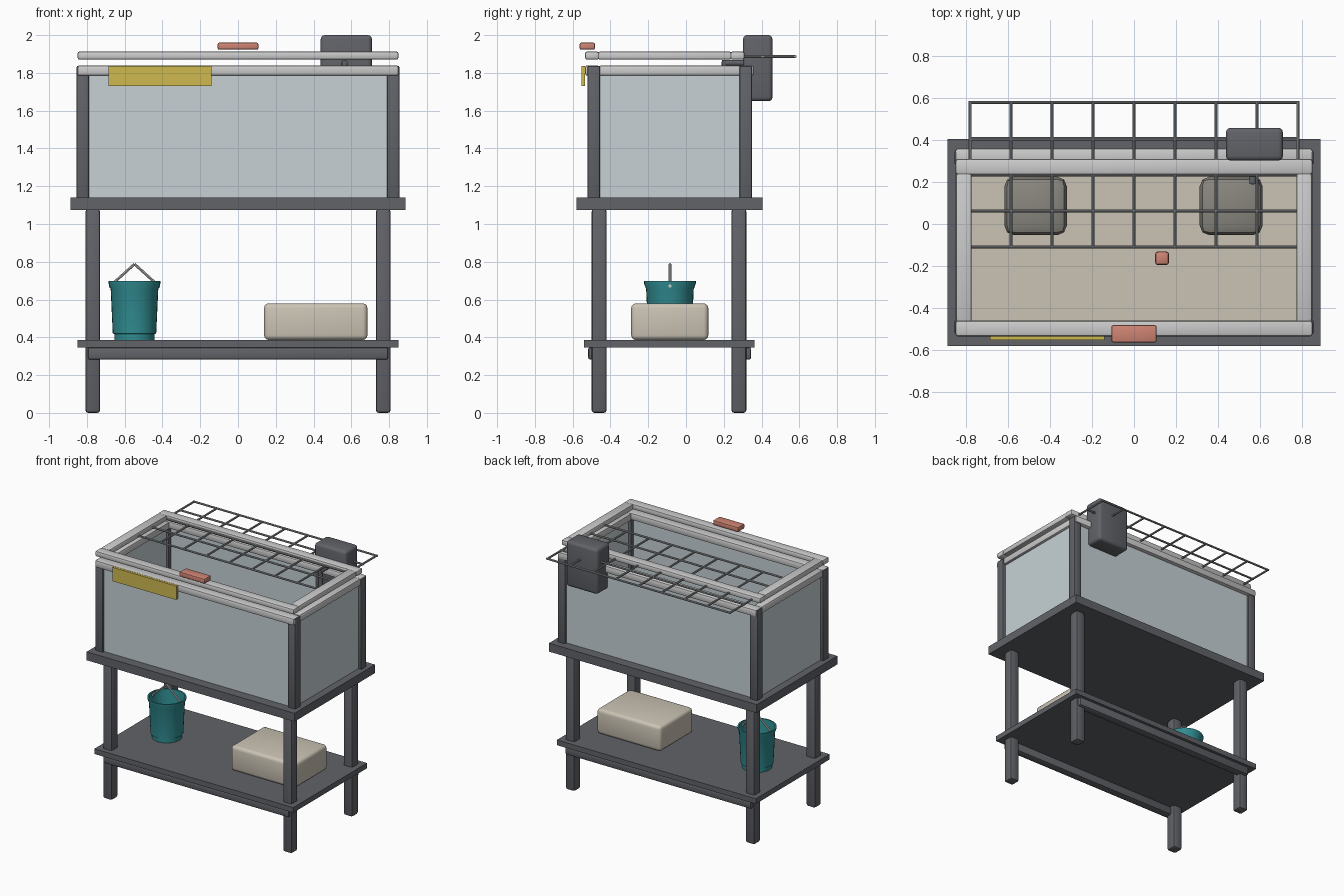
import bpy, bmesh, math
from mathutils import Vector

if "Cube" in bpy.data.objects:
    bpy.data.objects.remove(bpy.data.objects["Cube"])


def mat(name, r, g, b):
    m = bpy.data.materials.new(name)
    m.diffuse_color = (r, g, b, 1)
    m.use_nodes = True
    m.node_tree.nodes["Principled BSDF"].inputs["Base Color"].default_value = m.diffuse_color
    return m


DARK = mat("dark_metal", 0.12, 0.125, 0.14)
TRIM = mat("light_trim", 0.55, 0.57, 0.58)
GLASS = mat("glass", 0.57, 0.64, 0.67)
SAND = mat("sand", 0.60, 0.55, 0.46)
ROCK = mat("rock", 0.25, 0.24, 0.21)
TEAL = mat("teal", 0.03, 0.27, 0.29)
YELLOW = mat("yellow", 0.62, 0.48, 0.08)
CORAL = mat("coral", 0.62, 0.23, 0.17)
WIRE = mat("wire", 0.30, 0.31, 0.32)


def finish(name, bm, material, smooth=True):
    me = bpy.data.meshes.new(name)
    bmesh.ops.recalc_face_normals(bm, faces=bm.faces)
    bm.to_mesh(me)
    bm.free()
    ob = bpy.data.objects.new(name, me)
    bpy.context.collection.objects.link(ob)
    me.materials.append(material)
    if smooth:
        bpy.ops.object.select_all(action='DESELECT')
        ob.select_set(True)
        bpy.context.view_layer.objects.active = ob
        bpy.ops.object.shade_smooth_by_angle(angle=math.radians(35))
    return ob


def box(name, x, y, z, material, bevel=0.0, seg=2):
    """Box from (min, max) extents with optional rounded edges."""
    bm = bmesh.new()
    bmesh.ops.create_cube(bm, size=1)
    for v in bm.verts:
        v.co = Vector([(a + b) / 2 + c * (b - a) for (a, b), c in zip((x, y, z), v.co)])
    if bevel:
        bmesh.ops.bevel(bm, geom=bm.edges[:], offset=bevel, segments=seg,
                        profile=0.5, affect='EDGES')
    return finish(name, bm, material, bevel > 0)


def rods(name, segments, radius, material, sides=8):
    """Straight round rods joined in one object."""
    bm = bmesh.new()
    for a, b in segments:
        a, b = Vector(a), Vector(b)
        d = b - a
        r = bmesh.ops.create_cone(bm, cap_ends=True, segments=sides, radius1=radius,
                                  radius2=radius, depth=d.length)
        q = d.to_track_quat('Z', 'Y')
        for v in r["verts"]:
            v.co = q @ v.co + (a + b) / 2
    return finish(name, bm, material)


def lathe(name, profile, centre, material, sides=32):
    bm = bmesh.new()
    vs = [bm.verts.new((r, 0, z)) for r, z in profile]
    es = [bm.edges.new(p) for p in zip(vs, vs[1:])]
    bmesh.ops.spin(bm, geom=vs + es, axis=(0, 0, 1), cent=(0, 0, 0),
                   steps=sides, angle=2 * math.pi)
    bmesh.ops.remove_doubles(bm, verts=bm.verts, dist=1e-4)
    bmesh.ops.translate(bm, verts=bm.verts, vec=centre)
    return finish(name, bm, material)


def sx(a, b, s):
    return tuple(sorted((s * a, s * b)))


# Stand: legs, lower shelf and its rails, tabletop
for s, side in ((-1, "left"), (1, "right")):
    for y, end in (((-0.50, -0.42), "front"), ((0.24, 0.32), "back")):
        box(f"{end}_{side}_leg", sx(0.73, 0.808, s), y, (0, 1.08), DARK, 0.015)
for y, end in (((-0.518, -0.455), "front"), ((0.28, 0.345), "back")):
    box(f"{end}_shelf_rail", (-0.795, 0.795), y, (0.282, 0.348), DARK, 0.012)
box("lower_shelf", (-0.85, 0.85), (-0.54, 0.362), (0.346, 0.386), DARK)
box("tabletop", (-0.888, 0.888), (-0.58, 0.405), (1.075, 1.14), DARK)

# Tank: corner posts, side panes, rims
for s, side in ((-1, "left"), (1, "right")):
    for y, end in (((-0.522, -0.455), "front"), ((0.283, 0.35), "back")):
        box(f"{end}_{side}_post", sx(0.79, 0.855, s), y, (1.13, 1.837), DARK, 0.008)
    box(f"{side}_pane", sx(0.81, 0.83, s), (-0.49, 0.32), (1.14, 1.80), GLASS)
    box(f"{side}_tank_rim", sx(0.785, 0.85, s), (-0.46, 0.29), (1.785, 1.84), TRIM, 0.012)
    box(f"{side}_lid_bar", sx(0.773, 0.847, s), (-0.465, 0.24), (1.87, 1.913), TRIM, 0.01)
for y, end in (((-0.505, -0.485), "front"), ((0.31, 0.33), "back")):
    box(f"{end}_pane", (-0.82, 0.82), y, (1.14, 1.80), GLASS)
for y, end in (((-0.535, -0.46), "front"), ((0.285, 0.36), "back")):
    box(f"{end}_tank_rim", (-0.85, 0.85), y, (1.785, 1.84), TRIM, 0.012)
for y, end in (((-0.535, -0.46), "front"), ((0.235, 0.31), "back")):
    box(f"{end}_lid_bar", (-0.85, 0.85), y, (1.87, 1.913), TRIM, 0.012)

# Tank contents
box("sand_bed", (-0.81, 0.81), (-0.485, 0.31), (1.14, 1.21), SAND)
for x, side in (((-0.617, -0.32), "left"), ((0.313, 0.612), "right")):
    box(f"{side}_rock", x, (-0.053, 0.225), (1.19, 1.38), ROCK, 0.045)
box("small_ornament", (0.10, 0.167), (-0.196, -0.13), (1.2, 1.27), CORAL, 0.015)

# Wire mesh lid
xs = [-0.78 + 0.195 * i for i in range(9)]
ys = [-0.11 + 0.172 * i for i in range(5)]
rods("wire_mesh_lid",
     [((x, ys[0], 1.887), (x, ys[-1], 1.887)) for x in xs] +
     [((xs[0] - 0.007, y, 1.887), (xs[-1] + 0.007, y, 1.887)) for y in ys],
     0.0075, WIRE)

# Hanging filter with intake pipe
box("filter_box", (0.438, 0.709), (0.302, 0.458), (1.65, 2.0), DARK, 0.022, 3)
rods("filter_intake", [((0.565, 0.32, 1.853), (0.565, 0.19, 1.853)),
                       ((0.565, 0.203, 1.86), (0.565, 0.203, 1.35))], 0.016, DARK, 12)

# Front plate and lid handle
box("front_plate", (-0.685, -0.14), (-0.553, -0.535), (1.73, 1.837), YELLOW)
box("lid_handle", (-0.108, 0.108), (-0.563, -0.482), (1.923, 1.96), CORAL, 0.008)

# Bucket with wire bail
c = (-0.548, -0.085, 0)
lathe("bucket", [(0, 0.386), (0.106, 0.386), (0.107, 0.417), (0.115, 0.42),
                 (0.126, 0.655), (0.137, 0.685), (0.137, 0.697), (0.126, 0.697),
                 (0.105, 0.42), (0, 0.415)], c, TEAL)
top = (c[0], c[1], 0.788)
rods("bucket_bail", [((c[0] - 0.125, c[1], 0.675), top), ((c[0] + 0.125, c[1], 0.675), top)],
     0.007, TRIM)
rods("bucket_pivots", [((c[0] + s * 0.115, c[1], 0.672), (c[0] + s * 0.136, c[1], 0.672))
                       for s in (-1, 1)], 0.009, TRIM)

# Storage box on the shelf
box("storage_box", (0.138, 0.685), (-0.29, 0.118), (0.386, 0.58), SAND, 0.025, 3)
